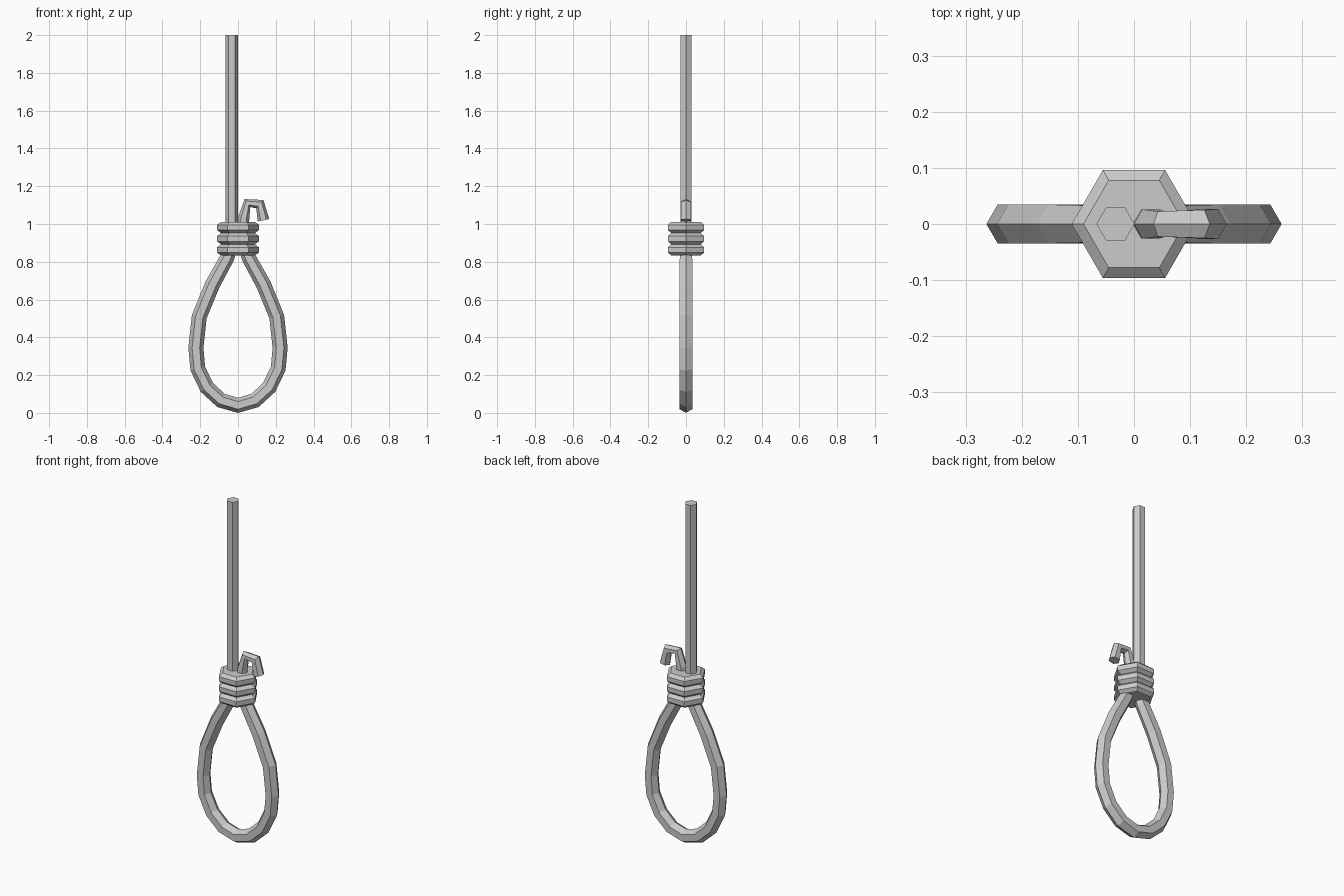
import bpy, bmesh, math
from mathutils import Vector

if "Cube" in bpy.data.objects:
    bpy.data.objects.remove(bpy.data.objects["Cube"])


def make_object(name, rings):
    """Skin a list of equal-sized vertex rings and cap both ends."""
    bm = bmesh.new()
    vs = [[bm.verts.new(p) for p in ring] for ring in rings]
    n = len(vs[0])
    for a, b in zip(vs, vs[1:]):
        for i in range(n):
            j = (i + 1) % n
            bm.faces.new((a[i], a[j], b[j], b[i]))
    bm.faces.new(vs[0])
    bm.faces.new(vs[-1])
    bmesh.ops.recalc_face_normals(bm, faces=bm.faces)
    me = bpy.data.meshes.new(name)
    bm.to_mesh(me)
    bm.free()
    ob = bpy.data.objects.new(name, me)
    bpy.context.collection.objects.link(ob)
    return ob


def rope(name, path, radii):
    """Sweep a hexagon along an (x, z) path lying in the y = 0 plane."""
    pts = [Vector((x, 0, z)) for x, z in path]
    rings = []
    for i, (p, r) in enumerate(zip(pts, radii)):
        d_in = (p - pts[i - 1]).normalized() if i else Vector()
        d_out = (pts[i + 1] - p).normalized() if i < len(pts) - 1 else Vector()
        t = (d_in + d_out).normalized()
        side = Vector((t.z, 0, -t.x))
        rings.append([p + side * r * math.cos(k * math.pi / 3)
                      + Vector((0, r * math.sin(k * math.pi / 3), 0))
                      for k in range(6)])
    return make_object(name, rings)


# Hanging rope
rope("hanging_rope", [(-0.033, 0.95), (-0.033, 2.0)], [0.034] * 2)

# Teardrop loop: right half mirrored to the left
half = [(0.035, 0.88), (0.058, 0.82), (0.135, 0.68), (0.205, 0.51),
        (0.223, 0.345), (0.213, 0.235), (0.165, 0.135), (0.09, 0.066)]
loop = half + [(0, 0.04)] + [(-x, z) for x, z in reversed(half)]
rope("rope_loop", loop, [0.034, 0.038] + [0.04] * (len(loop) - 4) + [0.038, 0.034])

# Coiled knot: three stacked bulges of a hexagonal wrap
z0, step = 0.833, 0.0595
profile = [(0.09, z0)]
for k in range(3):
    z = z0 + k * step
    profile += [(0.111, z + 0.016), (0.111, z + 0.0435), (0.09, z + step)]
make_object("wrapped_knot", [
    [(r * math.cos(k * math.pi / 3), r * math.sin(k * math.pi / 3), z)
     for k in range(6)] for r, z in profile])

# Short bent tail above the knot
rope("rope_tail", [(0.025, 0.97), (0.03, 1.03), (0.05, 1.111),
                   (0.116, 1.105), (0.135, 1.02)],
     [0.03, 0.03, 0.026, 0.029, 0.031])
